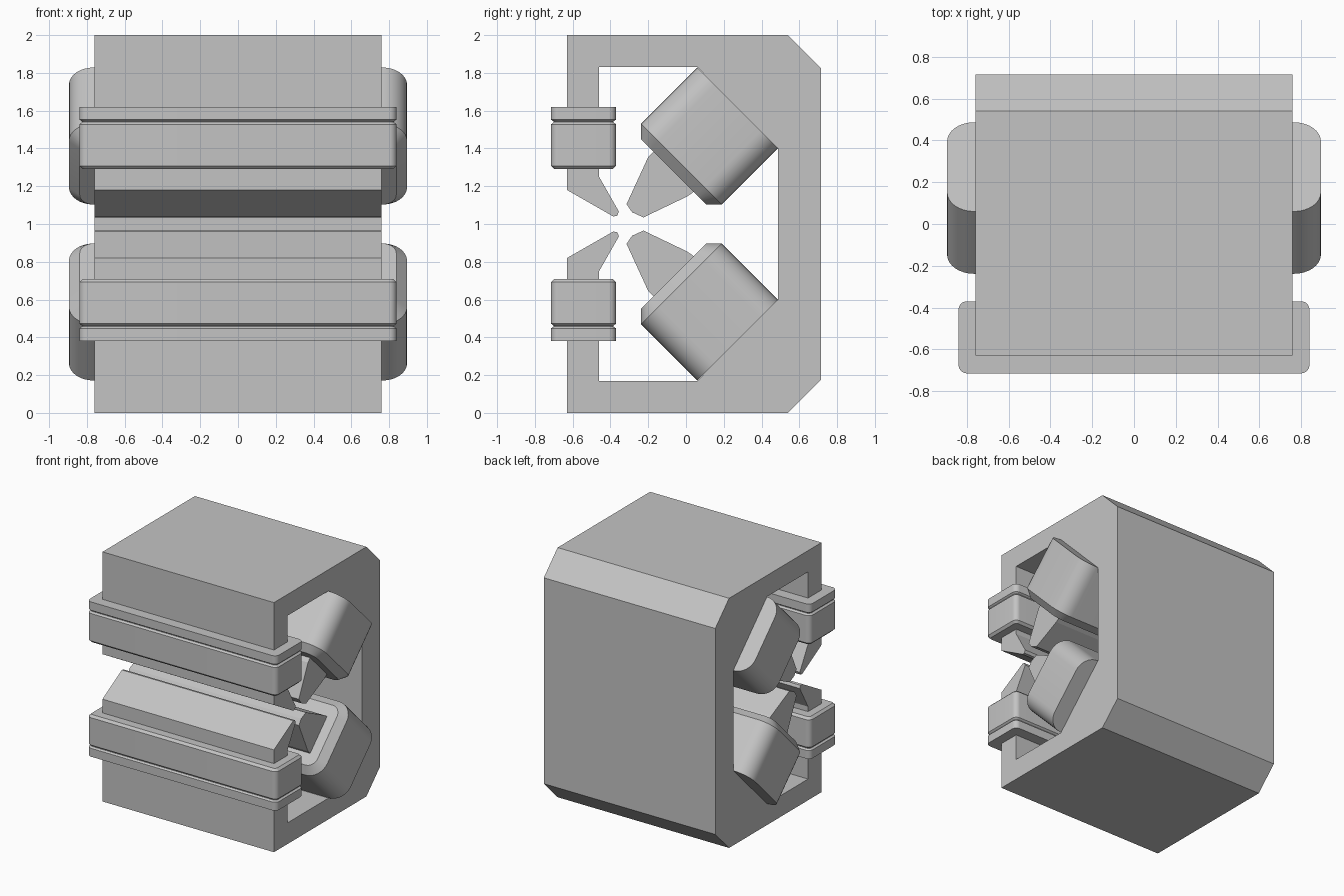
import bpy, bmesh, math
from mathutils import Vector

cube = bpy.data.objects.get("Cube")
if cube:
    bpy.data.objects.remove(cube, do_unlink=True)

# Single plain grey
grey = bpy.data.materials.new("plain_grey")
grey.use_nodes = True
grey.diffuse_color = (0.55, 0.55, 0.55, 1)
grey.node_tree.nodes["Principled BSDF"].inputs["Base Color"].default_value = (0.55, 0.55, 0.55, 1)


def finish(name, bm, smooth=False):
    bmesh.ops.recalc_face_normals(bm, faces=bm.faces)
    mesh = bpy.data.meshes.new(name)
    bm.to_mesh(mesh)
    bm.free()
    mesh.materials.append(grey)
    obj = bpy.data.objects.new(name, mesh)
    bpy.context.collection.objects.link(obj)
    if smooth:
        bpy.ops.object.select_all(action='DESELECT')
        obj.select_set(True)
        bpy.context.view_layer.objects.active = obj
        bpy.ops.object.shade_smooth_by_angle(angle=math.radians(30))
    return obj


def rounded_rect(hx, hv, r, steps=8):
    """Outline of a rounded rectangle, counter-clockwise."""
    pts = []
    for k, (sx, sv) in enumerate([(1, 1), (-1, 1), (-1, -1), (1, -1)]):
        for i in range(steps + 1):
            a = math.pi / 2 * (k + i / steps)
            pts.append((sx * (hx - r) + r * math.cos(a), sv * (hv - r) + r * math.sin(a)))
    return pts


def coil(name, origin, across, axis, hx, hv, r, levels):
    """Stack of rounded rectangles; levels are (distance along axis, inset)."""
    bm = bmesh.new()
    origin, across, axis = Vector(origin), Vector(across).normalized(), Vector(axis).normalized()
    rings = []
    for w, inset in levels:
        outline = rounded_rect(hx - inset, hv - inset, r - inset)
        rings.append([bm.verts.new(origin + Vector((x, 0, 0)) + across * v + axis * w)
                      for x, v in outline])
    for a, b in zip(rings, rings[1:]):
        for i in range(len(a)):
            j = (i + 1) % len(a)
            bm.faces.new((a[i], a[j], b[j], b[i]))
    bm.faces.new(rings[0])
    bm.faces.new(rings[-1])
    finish(name, bm, smooth=True)


# Yoke with front arms and slanted poles: upper half of the side profile (y, z)
half = [
    (0.715, 1.825), (0.54, 2), (-0.63, 2), (-0.63, 1.18),
    (-0.385, 1.04), (-0.365, 1.043), (-0.355, 1.065), (-0.46, 1.25),
    (-0.46, 1.83), (0.06, 1.83),
    (0.164, 1.724), (-0.16, 1.395), (-0.2, 1.355), (-0.315, 1.105),
    (-0.285, 1.062), (-0.225, 1.035), (0.005, 1.145), (0.035, 1.165),
    (0.379, 1.509), (0.487, 1.4),
]
profile = half + [(y, 2 - z) for y, z in reversed(half)]
bm = bmesh.new()
face = bm.faces.new([bm.verts.new((-0.76, y, z)) for y, z in profile])
ext = bmesh.ops.extrude_face_region(bm, geom=[face], use_keep_orig=True)
bmesh.ops.translate(bm, vec=(1.52, 0, 0),
                    verts=[g for g in ext["geom"] if isinstance(g, bmesh.types.BMVert)])
finish("yoke", bm)

# Coils, mirrored above and below mid height
slanted = [(0, 0), (0.422, 0), (0.479, 0.057)]
banded = [(0.29, 0.018), (0.308, 0), (0.527, 0), (0.539, 0.014),
          (0.543, 0.014), (0.553, 0), (0.62, 0)]
for side, s in (("upper", 1), ("lower", -1)):
    coil(side + "_slanted_coil", (0, 0.2735, 1 + s * 0.615), (0, 1, -s), (0, -1, -s),
         0.895, 0.302, 0.13, slanted)
    coil(side + "_front_coil", (0, -0.5425, 1), (0, 1, 0), (0, 0, s),
         0.84, 0.1725, 0.04, banded)
